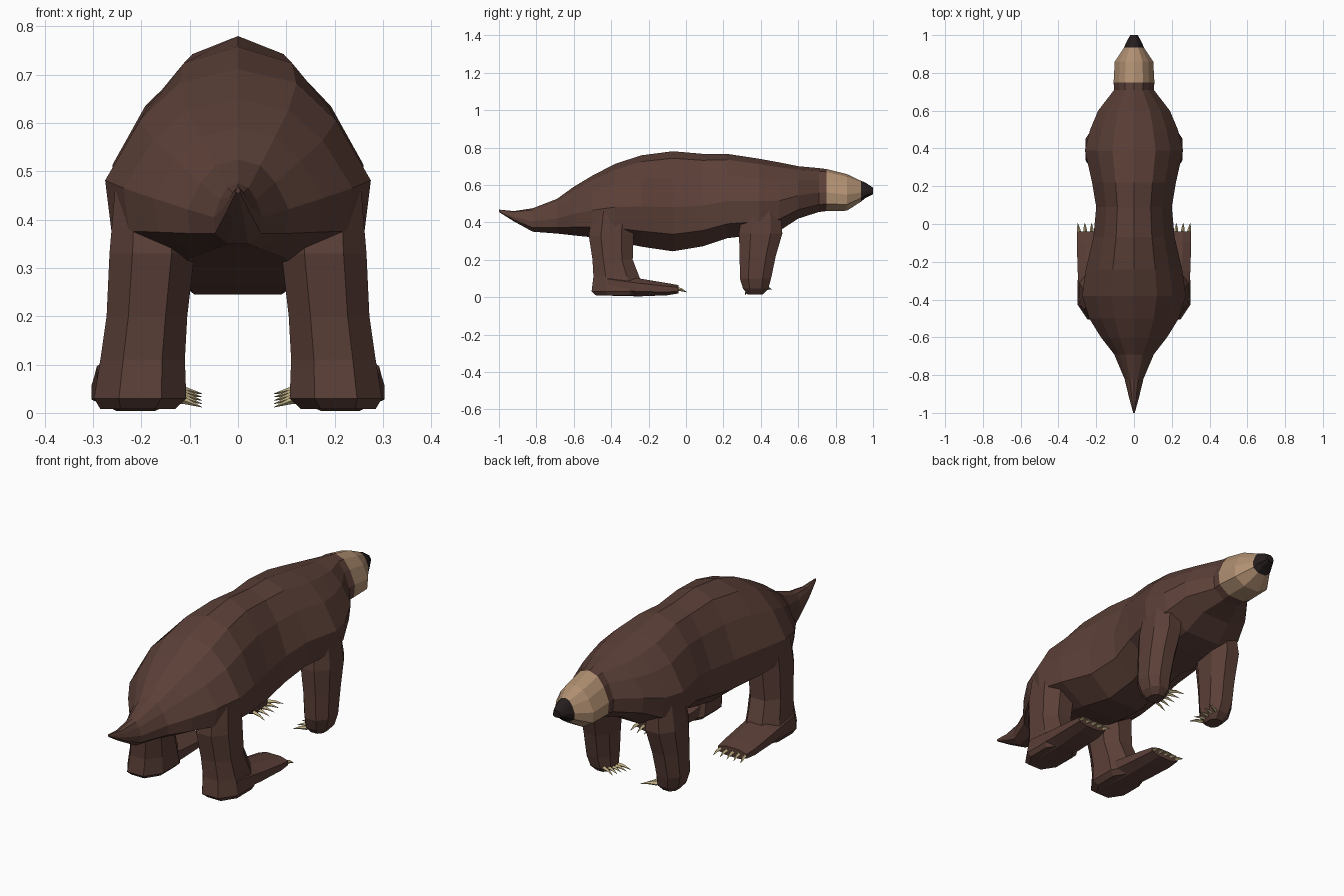
import bpy, bmesh
from mathutils import Vector

cube = bpy.data.objects.get("Cube")
if cube:
    bpy.data.objects.remove(cube, do_unlink=True)


def material(name, rgb):
    m = bpy.data.materials.new(name)
    m.use_nodes = True
    m.diffuse_color = (*rgb, 1)
    m.node_tree.nodes["Principled BSDF"].inputs["Base Color"].default_value = (*rgb, 1)
    return m


FUR = material("brown fur", (0.105, 0.05, 0.039))
TAN = material("tan muzzle", (0.44, 0.28, 0.17))
NOSE = material("dark nose", (0.02, 0.013, 0.013))
CLAW = material("horn claw", (0.5, 0.41, 0.22))


def add_loft(bm, rings):
    """Skin a row of equal rings and close both ends."""
    loops = [[bm.verts.new(p) for p in ring] for ring in rings]
    n = len(loops[0])
    for a, b in zip(loops, loops[1:]):
        for i in range(n):
            j = (i + 1) % n
            bm.faces.new((a[i], a[j], b[j], b[i]))
    bm.faces.new(loops[0])
    bm.faces.new(loops[-1])


def finish(bm, name, mats, mirror=False, rule=None):
    bmesh.ops.recalc_face_normals(bm, faces=bm.faces)
    if rule:
        for f in bm.faces:
            f.material_index = rule(f.calc_center_median())
    mesh = bpy.data.meshes.new(name)
    bm.to_mesh(mesh)
    bm.free()
    for m in mats:
        mesh.materials.append(m)
    ob = bpy.data.objects.new(name, mesh)
    bpy.context.collection.objects.link(ob)
    if mirror:
        ob.modifiers.new("mirror", "MIRROR").use_mirror_merge = False
    return ob


def octagon(a0, a1, b0, b1, cut=0.27):
    """Chamfered rectangle in two axes."""
    ca, cb = (a1 - a0) * cut, (b1 - b0) * cut
    return [(a0 + ca, b0), (a1 - ca, b0), (a1, b0 + cb), (a1, b1 - cb),
            (a1 - ca, b1), (a0 + ca, b1), (a0, b1 - cb), (a0, b0 + cb)]


# Body, tail and head: one skin through cross-sections (y, half width, bottom, top)
SECTIONS = [
    (-1.0, 0.004, 0.455, 0.468), (-0.92, 0.026, 0.405, 0.46), (-0.82, 0.05, 0.35, 0.475),
    (-0.69, 0.105, 0.34, 0.525), (-0.6, 0.175, 0.33, 0.59), (-0.5, 0.237, 0.32, 0.65),
    (-0.38, 0.275, 0.3, 0.712), (-0.24, 0.255, 0.27, 0.758), (-0.07, 0.215, 0.245, 0.78),
    (0.09, 0.2, 0.272, 0.766), (0.22, 0.222, 0.315, 0.766), (0.39, 0.26, 0.335, 0.74),
    (0.5, 0.232, 0.355, 0.72), (0.6, 0.19, 0.42, 0.7), (0.71, 0.105, 0.455, 0.69),
    (0.75, 0.108, 0.46, 0.685), (0.86, 0.102, 0.462, 0.658), (0.935, 0.052, 0.51, 0.622),
    (0.96, 0.042, 0.53, 0.612), (1.0, 0.02, 0.55, 0.585)]
HALF = [(0.44, 0.93), (0.74, 0.74), (1, 0.44), (0.95, 0.17), (0.42, 0)]
PROFILE = [(0, 1)] + HALF + [(0, 0)] + [(-u, v) for u, v in reversed(HALF)]

bm = bmesh.new()
add_loft(bm, [[(u * w, y, lo + v * (hi - lo)) for u, v in PROFILE]
              for y, w, lo, hi in SECTIONS])
finish(bm, "body", [FUR, TAN, NOSE],
       rule=lambda c: 2 if c.y > 0.94 else 1 if c.y > 0.75 else 0)


def leg(name, levels):
    """Upright limb from levels (z, x0, x1, y0, y1)."""
    bm = bmesh.new()
    add_loft(bm, [[(x, y, z) for x, y in octagon(x0, x1, y0, y1)]
                  for z, x0, x1, y0, y1 in levels])
    finish(bm, name, [FUR], mirror=True)


leg("hind_legs", [
    (0.46, 0.1, 0.255, -0.5, -0.28), (0.33, 0.09, 0.266, -0.52, -0.28),
    (0.2, 0.105, 0.272, -0.5, -0.285), (0.11, 0.11, 0.285, -0.495, -0.25),
    (0.03, 0.107, 0.298, -0.505, -0.22), (0.008, 0.13, 0.285, -0.48, -0.24)])
leg("front_legs", [
    (0.52, 0.1, 0.23, 0.31, 0.5), (0.34, 0.1, 0.256, 0.283, 0.515),
    (0.22, 0.115, 0.256, 0.287, 0.48), (0.1, 0.125, 0.255, 0.288, 0.455),
    (0.045, 0.125, 0.24, 0.305, 0.44), (0.015, 0.145, 0.215, 0.33, 0.41)])

# Hind feet reach forward
bm = bmesh.new()
add_loft(bm, [[(x, y, z) for x, z in octagon(x0, x1, z0, z1)] for y, x0, x1, z0, z1 in [
    (-0.42, 0.115, 0.292, 0.008, 0.13), (-0.25, 0.125, 0.298, 0.004, 0.1),
    (-0.1, 0.135, 0.303, 0.01, 0.075), (-0.04, 0.145, 0.3, 0.02, 0.064)]])
finish(bm, "hind_feet", [FUR], mirror=True)


def claw(bm, base, reach, drop, r=0.011):
    """Curved four-sided spike."""
    base, reach = Vector(base), Vector(reach)
    side = reach.cross(Vector((0, 0, 1))).normalized()
    up = side.cross(reach).normalized()
    rings = []
    for t, k in ((0, 1), (0.5, 0.75), (1, 0.06)):
        c = base + reach * t - Vector((0, 0, drop * t * t))
        rings.append([c + d * r * k for d in (side, up, -side, -up)])
    add_loft(bm, rings)


bm = bmesh.new()
for i in range(5):
    claw(bm, (0.158 + 0.033 * i, -0.05, 0.044), (0.004 * (i - 2), 0.055, 0), 0.018)
finish(bm, "hind_claws", [CLAW], mirror=True)

# Front paws turn inward
bm = bmesh.new()
for i in range(5):
    claw(bm, (0.145, 0.33 + 0.024 * i, 0.03 + 0.004 * i),
         (-0.07, 0.012 * (i - 1.2), 0.003 * i), 0.018, 0.01)
finish(bm, "front_claws", [CLAW], mirror=True)
